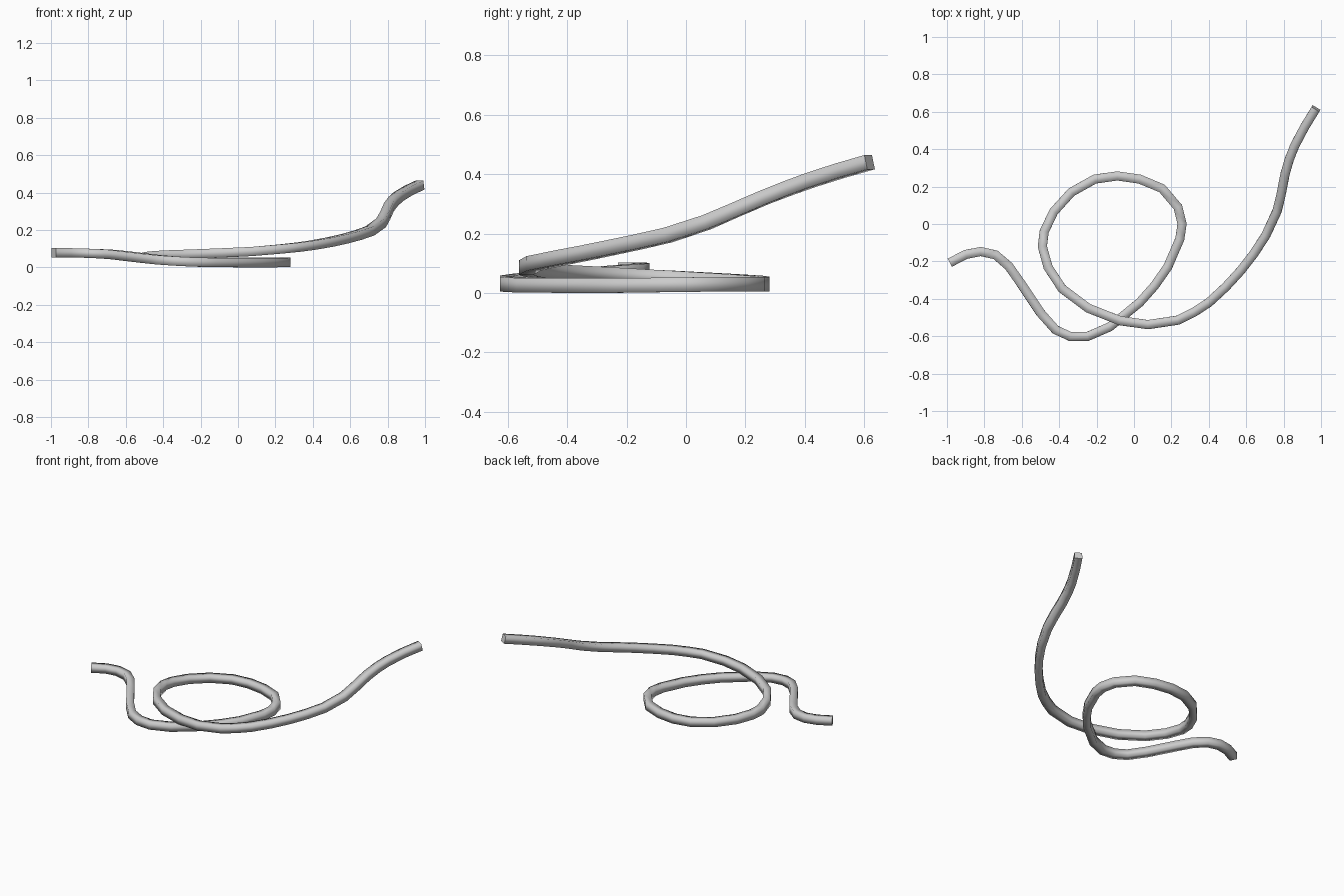
import bpy
from math import pi

# Centre line of the rope, from the left end through the loop to the raised end
path = [
    (-0.985, -0.207, .078), (-0.90, -0.163, .078), (-0.82, -0.147, .076), (-0.74, -0.165, .073),
    (-0.67, -0.225, .069), (-0.61, -0.31, .062), (-0.50, -0.475, .049), (-0.42, -0.565, .040),
    (-0.34, -0.602, .034), (-0.25, -0.602, .029), (-0.13, -0.55, .026), (0.03, -0.42, .025),
    (0.11, -0.33, .025), (0.18, -0.23, .025), (0.245, -0.08, .027), (0.257, 0.0, .028),
    (0.235, 0.09, .029), (0.15, 0.19, .029), (0.03, 0.24, .029), (-0.09, 0.257, .030),
    (-0.21, 0.24, .033), (-0.335, 0.17, .038), (-0.43, 0.065, .044), (-0.48, -0.04, .050),
    (-0.49, -0.12, .054), (-0.46, -0.23, .060), (-0.385, -0.345, .066), (-0.245, -0.45, .071),
    (-0.075, -0.517, .078), (0.075, -0.538, .085), (0.235, -0.514, .099), (0.32, -0.472, .108),
    (0.40, -0.42, .119), (0.49, -0.337, .135), (0.57, -0.25, .153), (0.64, -0.16, .172),
    (0.705, -0.06, .195), (0.765, 0.07, .238), (0.787, 0.16, .277), (0.807, 0.265, .322),
    (0.83, 0.345, .353), (0.86, 0.42, .380), (0.913, 0.52, .412), (0.973, 0.618, .440),
]

# Rope: square section, turned so its sides stand upright
curve = bpy.data.curves.new("rope", "CURVE")
curve.dimensions = "3D"
curve.twist_mode = "Z_UP"
curve.bevel_depth = 0.0245 * 2 ** 0.5
curve.bevel_resolution = 0
curve.use_fill_caps = True
spline = curve.splines.new("POLY")
spline.points.add(len(path) - 1)
for point, co in zip(spline.points, path):
    point.co = (*co, 1)
    point.tilt = pi / 4
rope = bpy.data.objects.new("rope", curve)
bpy.context.collection.objects.link(rope)

# Turn into a mesh with soft shading along the whole length
bpy.context.view_layer.objects.active = rope
rope.select_set(True)
bpy.ops.object.convert(target="MESH")
bpy.ops.object.shade_smooth()
